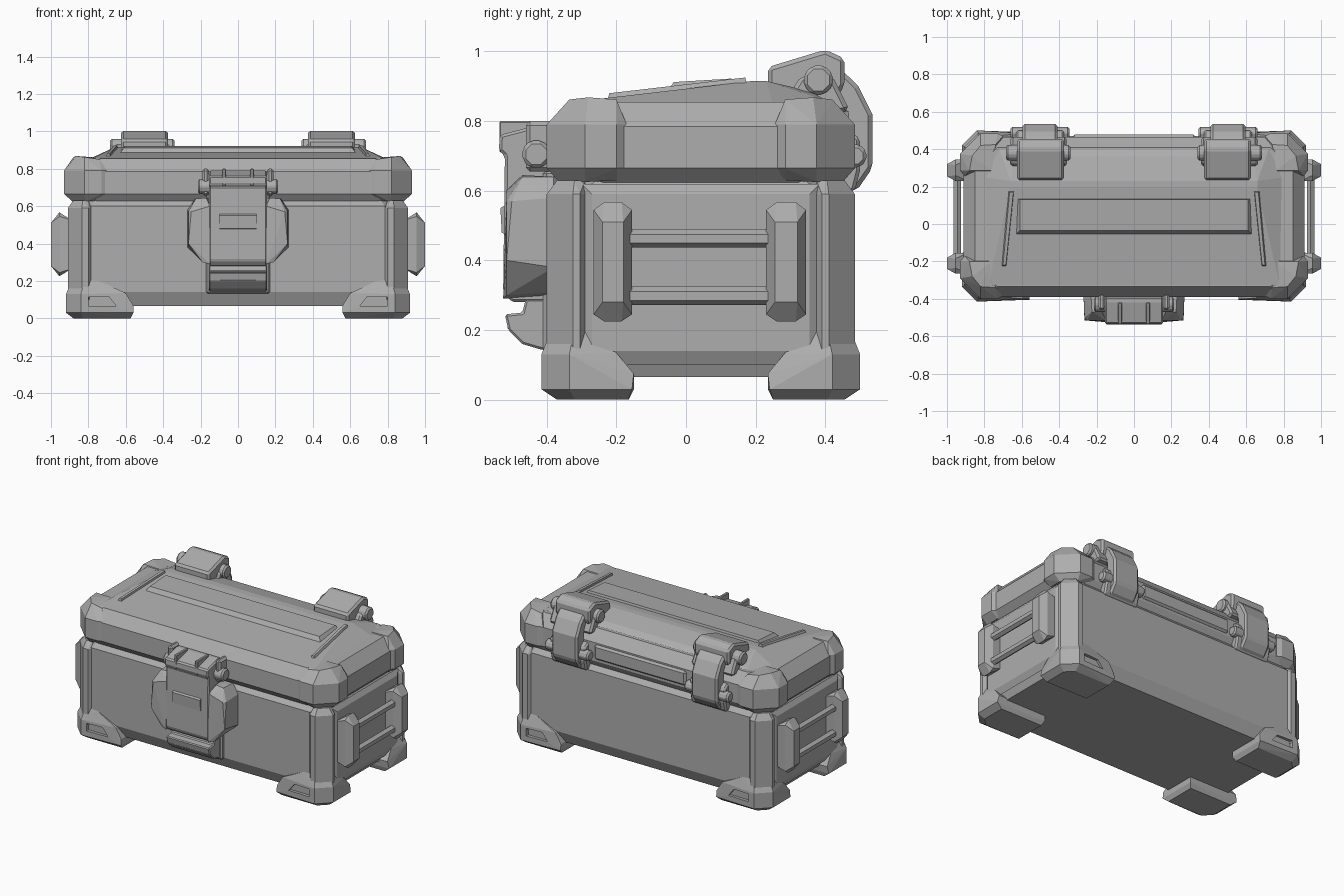
import bpy, bmesh, math
from mathutils import Vector

metal = bpy.data.materials.new("grey metal")
metal.diffuse_color = (0.42, 0.42, 0.42, 1)
MID = 0.0425          # y of the box centre line


def finish(name, bm):
    bmesh.ops.recalc_face_normals(bm, faces=bm.faces)
    me = bpy.data.meshes.new(name)
    bm.to_mesh(me)
    bm.free()
    me.materials.append(metal)
    ob = bpy.data.objects.new(name, me)
    bpy.context.collection.objects.link(ob)
    return ob


def hull(name, pts, sx=1, flip_y=False):
    """Convex solid around points, optionally mirrored in x or about the box centre in y."""
    bm = bmesh.new()
    for x, y, z in pts:
        bm.verts.new((x * sx, 2 * MID - y if flip_y else y, z))
    r = bmesh.ops.convex_hull(bm, input=bm.verts)
    junk = [v for v in set(r["geom_interior"] + r["geom_unused"]) if isinstance(v, bmesh.types.BMVert)]
    bmesh.ops.delete(bm, geom=junk, context="VERTS")
    bmesh.ops.dissolve_limit(bm, angle_limit=0.02, verts=bm.verts, edges=bm.edges)
    return finish(name, bm)


def loft(name, rings):
    """Stack of chamfered rectangles: (half x, y0, y1, chamfer, z)."""
    bm = bmesh.new()
    loops = []
    for hx, y0, y1, c, z in rings:
        xy = [(hx - c, y0), (hx, y0 + c), (hx, y1 - c), (hx - c, y1),
              (c - hx, y1), (-hx, y1 - c), (-hx, y0 + c), (c - hx, y0)]
        loops.append([bm.verts.new((x, y, z)) for x, y in xy])
    for a, b in zip(loops, loops[1:]):
        for i in range(8):
            j = (i + 1) % 8
            bm.faces.new((a[i], a[j], b[j], b[i]))
    bm.faces.new(loops[0])
    bm.faces.new(loops[-1])
    return finish(name, bm)


def slab(name, profile, x0, x1, bevel=0.0):
    """Side profile (y, z) extruded along x."""
    bm = bmesh.new()
    a = [bm.verts.new((x0, y, z)) for y, z in profile]
    b = [bm.verts.new((x1, y, z)) for y, z in profile]
    n = len(a)
    for i in range(n):
        j = (i + 1) % n
        bm.faces.new((a[i], a[j], b[j], b[i]))
    bm.faces.new(a)
    bm.faces.new(b)
    ob = finish(name, bm)
    if bevel:
        m = ob.modifiers.new("bevel", "BEVEL")
        m.width, m.segments, m.limit_method = bevel, 1, "ANGLE"
    return ob


def box(name, x, y, z, bevel=0.0):
    return slab(name, [(y[0], z[0]), (y[1], z[0]), (y[1], z[1]), (y[0], z[1])], x[0], x[1], bevel)


def bolt(name, x0, x1, y, z, r):
    ring = [(y + r * math.cos(math.pi * (k + .5) / 4), z + r * math.sin(math.pi * (k + .5) / 4)) for k in range(8)]
    return slab(name, ring, x0, x1, 0.01)


# Main tub with narrow neck, and lid shell
loft("tub", [(.85, -.35, .435, .09, .065), (.885, -.385, .47, .10, .14),
             (.885, -.385, .47, .10, .60), (.86, -.355, .44, .10, .635), (.86, -.355, .44, .10, .66)])
loft("lid", [(.865, -.355, .44, .12, .62), (.912, -.39, .465, .12, .665),
             (.912, -.39, .465, .12, .785), (.85, -.335, .41, .12, .855)])

# Sloped top plate on the lid
hull("lid_top", [(s * x, y, z) for s in (-1, 1) for x, y, z in
     [(.80, -.34, .845), (.78, -.325, .855), (.72, .20, .87), (.66, .19, .915), (.66, .23, .915),
      (.72, .40, .86), (.64, .36, .885), (.80, .25, .85)]])
hull("lid_rib", [(s * x, y, z) for s in (-1, 1) for x, y, z in
     [(.64, -.065, .87), (.61, -.035, .912), (.61, .13, .922), (.65, .145, .87)]])

for s in (-1, 1):
    # Ridges framing the rib
    hull("lid_ridge", [(.72, -.23, .84), (.70, -.22, .88), (.68, -.23, .84), (.665, .17, .925),
                       (.63, .19, .85), (.645, .17, .925), (.69, .19, .85), (.685, -.22, .88)], s)
    for back in (False, True):
        # Armoured lid corners
        hull("lid_corner", [(x, y, z) for z in (.665, .79) for x, y in
             [(.70, -.385), (.73, -.40), (.82, -.40), (.93, -.29), (.93, -.20), (.905, -.17)]] +
             [(.74, -.34, .85), (.82, -.335, .862), (.865, -.28, .868), (.88, -.20, .862),
              (.74, -.35, .63), (.81, -.365, .625), (.885, -.29, .625), (.88, -.2, .63), (.76, -.2, .86)], s, back)
        # Corner posts on the tub
        hull("corner_post", [(x, y, z) for z in (.10, .59) for x, y in
             [(.785, -.38), (.80, -.40), (.835, -.40), (.91, -.325), (.91, -.305), (.88, -.285)]] +
             [(.80, -.36, .63), (.83, -.37, .63), (.88, -.32, .63), (.87, -.29, .63), (.8, -.3, .63)], s, back)
        # Feet wrapping the lower corners
        foot = hull("foot", [(.575, -.37, 0), (.56, -.405, .03), (.56, -.40, .07), (.83, -.37, 0), (.88, -.32, 0),
             (.60, -.40, .135), (.84, -.415, .03), (.84, -.415, .13), (.92, -.335, .03), (.92, -.335, .13),
             (.92, -.155, .03), (.91, -.15, .075), (.90, -.20, .135), (.88, -.165, 0), (.575, -.165, 0),
             (.56, -.15, .03), (.56, -.15, .07), (.60, -.2, .135),
             (.74, -.385, .20), (.82, -.385, .205), (.885, -.32, .205), (.885, -.29, .20), (.74, -.30, .2)], s, back)
        # Slot cut into the foot
        slot = hull("foot_slot_cutter", [(x, y, z) for y in (-.45, -.392) for x, z in
                    [(.65, .065), (.80, .065), (.80, .115), (.69, .115)]], s, back)
        slot.hide_render = True
        slot.hide_set(True)
        m = foot.modifiers.new("slot", "BOOLEAN")
        m.operation, m.object, m.solver = "DIFFERENCE", slot, "EXACT"

    # End panels between the posts
    hull("end_panel", [(.88, -.30, .10), (.88, .385, .10), (.88, -.30, .62), (.88, .385, .62),
                       (.90, -.27, .14), (.90, .355, .14), (.90, -.27, .59), (.90, .355, .59)], s)

    # Carry handle: two uprights and two rods
    for y0, y1 in ((-.265, -.155), (.23, .345)):
        hull("handle_upright", [(x, y, z) for x, i, zi in ((.89, .0, .02), (.955, .0, .0), (1.0, .025, .035))
             for y, e in ((y0 + i, 0), (y1 - i, 0)) for z in (.245 + zi, .545 - zi)] +
             [(.955, y, z) for y in (y0 + .03, y1 - .03) for z in (.225, .567)], s)
    for z in (.30, .465):
        hull("handle_rod", [(x, y, z + d) for y in (-.17, .24) for x, d in
             [(.925, -.015), (.945, -.028), (.965, -.015), (.965, .01), (.945, .025), (.925, .01)]], s)

    # Latch side guards and hinge bolt
    hull("latch_guard", [(.15, -.38, .64), (.17, -.47, .645), (.225, -.47, .64), (.15, -.515, .60), (.25, -.515, .57),
         (.265, -.50, .57), (.27, -.38, .58), (.265, -.515, .40), (.27, -.38, .38), (.19, -.515, .30),
         (.19, -.38, .31), (.15, -.525, .29), (.15, -.38, .3), (.23, -.38, .64)], s)
    bolt("latch_bolt", .14 * s, .215 * s, -.43, .705, .043)
    box("latch_bracket", (.155 * s, .19 * s), (-.46, -.37), (.655, .80), .012)
    box("latch_rib", (.065 * s, .085 * s), (-.536, -.42), (.71, .80), .004)

    # Rear hinges: cap, strap, knuckles and bolts
    slab("hinge_cap", [(.235, .86), (.235, .955), (.40, 1.005), (.455, .98), (.455, .90), (.42, .85)],
         .375 * s, .625 * s, .012)
    slab("hinge_strap", [(.40, .86), (.43, .96), (.47, .925), (.495, .90), (.535, .82), (.535, .665),
                         (.49, .60), (.455, .60), (.455, .82)], .41 * s, .595 * s, .012)
    bolt("hinge_bolt", .34 * s, .685 * s, .38, .918, .045)
    slab("hinge_block", [(.28, .85), (.33, .93), (.42, .93), (.47, .83), (.42, .82)], .36 * s, .66 * s, .012)
    bolt("hinge_lower_bolt", .345 * s, .66 * s, .485, .70, .036)
    slab("hinge_lower_plate", [(.44, .58), (.485, .60), (.50, .66), (.50, .75), (.44, .79)], .375 * s, .63 * s, .01)

# Front latch: back plate, lever, recessed grip and lower catch
box("latch_back_plate", (-.17, .17), (-.41, -.37), (.13, .66), .01)
slab("latch_lever", [(-.39, .28), (-.50, .28), (-.525, .31), (-.52, .70), (-.537, .715), (-.535, .76),
                     (-.42, .79), (-.39, .79)], -.155, .155, .008)
slab("latch_grip", [(-.51, .47), (-.529, .48), (-.533, .55), (-.51, .565)], -.10, .10)
slab("latch_catch", [(-.37, .14), (-.42, .145), (-.47, .16), (-.51, .20), (-.52, .245), (-.47, .25), (-.46, .29),
                     (-.37, .29)], -.155, .155, .006)
box("latch_catch_bar", (-.10, .10), (-.512, -.46), (.20, .235), .005)

# Rear seam strip between the hinges
box("rear_strip", (-.33, .33), (.42, .478), (.68, .775), .012)
